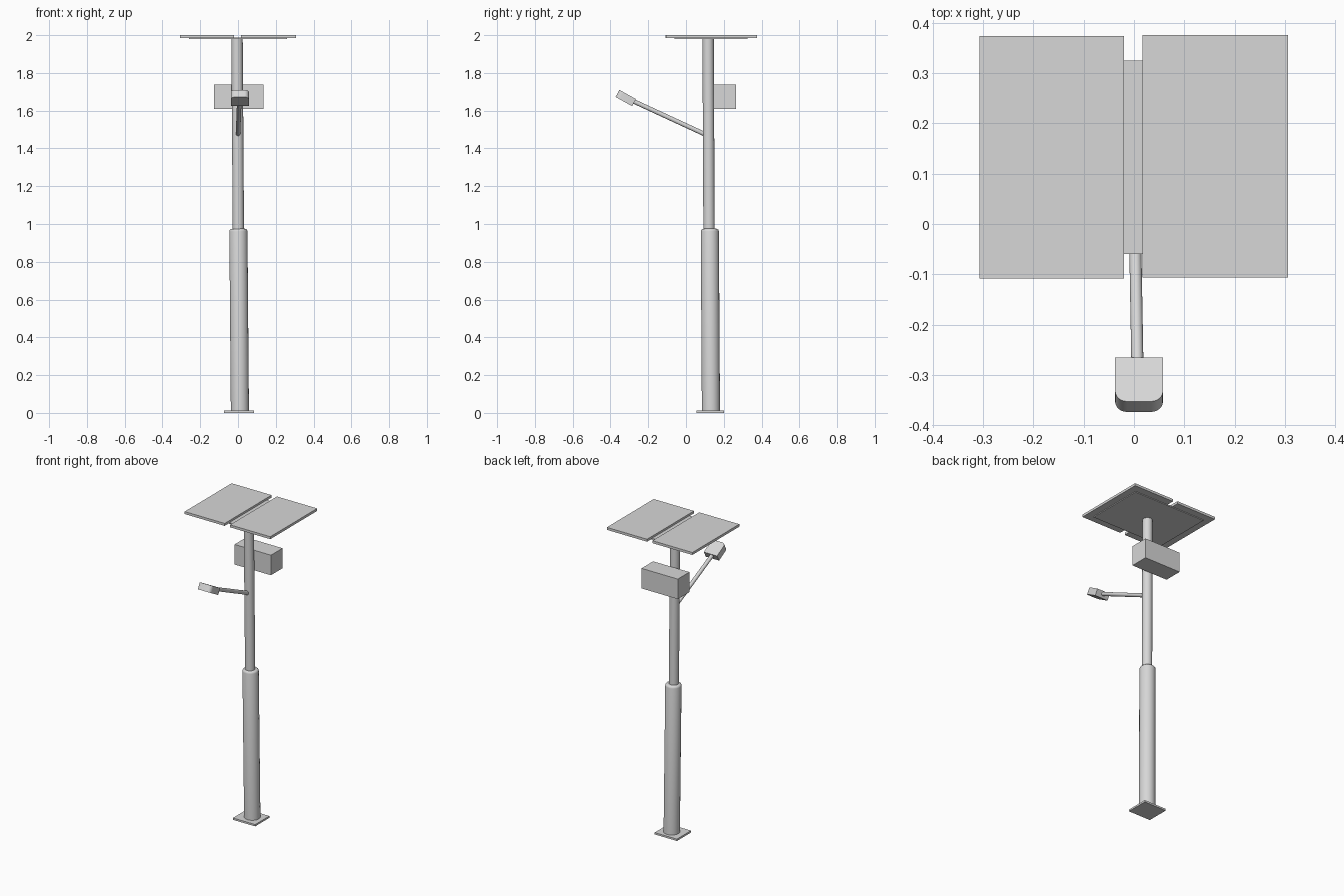
import bpy, bmesh, math
from mathutils import Vector, Matrix

if "Cube" in bpy.data.objects:
    bpy.data.objects.remove(bpy.data.objects["Cube"], do_unlink=True)

GREY = (0.68, 0.68, 0.68, 1)
grey = bpy.data.materials.new("light grey metal")
grey.use_nodes = True
grey.diffuse_color = GREY
grey.node_tree.nodes["Principled BSDF"].inputs["Base Color"].default_value = GREY


def finish(bm, name, smooth=False):
    bmesh.ops.recalc_face_normals(bm, faces=bm.faces)
    mesh = bpy.data.meshes.new(name)
    bm.to_mesh(mesh)
    bm.free()
    mesh.materials.append(grey)
    obj = bpy.data.objects.new(name, mesh)
    bpy.context.collection.objects.link(obj)
    if smooth:
        bpy.ops.object.select_all(action='DESELECT')
        obj.select_set(True)
        bpy.context.view_layer.objects.active = obj
        bpy.ops.object.shade_smooth_by_angle(angle=math.radians(35))
    return obj


def box(name, low, high):
    low, high = Vector(low), Vector(high)
    bm = bmesh.new()
    bmesh.ops.create_cube(bm, size=1)
    bmesh.ops.scale(bm, vec=high - low, verts=bm.verts)
    bmesh.ops.translate(bm, vec=(low + high) / 2, verts=bm.verts)
    return finish(bm, name)


def tube(name, start, end, radius, bevel=0):
    start, end = Vector(start), Vector(end)
    axis = end - start
    bm = bmesh.new()
    bmesh.ops.create_cone(bm, cap_ends=True, segments=32, radius1=radius,
                          radius2=radius, depth=axis.length)
    if bevel:
        rim = [e for e in bm.edges if all(v.co.z > 0 for v in e.verts)]
        bmesh.ops.bevel(bm, geom=rim, offset=bevel, segments=3,
                        affect='EDGES', profile=0.5)
    turn = axis.to_track_quat('Z', 'Y').to_matrix().to_4x4()
    bm.transform(Matrix.Translation((start + end) / 2) @ turn)
    return finish(bm, name, True)


# Base and slightly leaning two-stage pole
box("base_plate", (-0.075, 0.055, 0), (0.085, 0.2, 0.012))
tube("lower_pole", (0.01, 0.132, 0.005), (0.002, 0.126, 0.975), 0.048, 0.014)
tube("upper_pole", (0.002, 0.122, 0.95), (-0.005, 0.117, 1.985), 0.03)

# Solar panels on a shared mounting plate
box("panel_mount", (-0.26, -0.06, 1.979), (0.26, 0.325, 1.987))
box("right_panel", (-0.307, -0.108, 1.984), (-0.02, 0.373, 2.0))
box("left_panel", (0.017, -0.106, 1.984), (0.306, 0.375, 2.0))

# Battery box behind the pole
box("battery_box", (-0.127, 0.146, 1.608), (0.134, 0.265, 1.738))

# Lamp arm reaching forward
tube("lamp_arm", (0, 0.1, 1.475), (0.007, -0.29, 1.655), 0.012)

# Lamp head with two rounded front corners, tilted upward
bm = bmesh.new()
bmesh.ops.create_cube(bm, size=1)
bmesh.ops.scale(bm, vec=(0.095, 0.1, 0.043), verts=bm.verts)
corners = [e for e in bm.edges if all(v.co.y < 0 for v in e.verts)
           and abs(e.verts[0].co.z - e.verts[1].co.z) > 0.01]
bmesh.ops.bevel(bm, geom=corners, offset=0.024, segments=6,
                affect='EDGES', profile=0.5)
bm.transform(Matrix.Translation((0.01, -0.319, 1.667))
             @ Matrix.Rotation(math.radians(-29), 4, 'X'))
finish(bm, "lamp_head", True)
